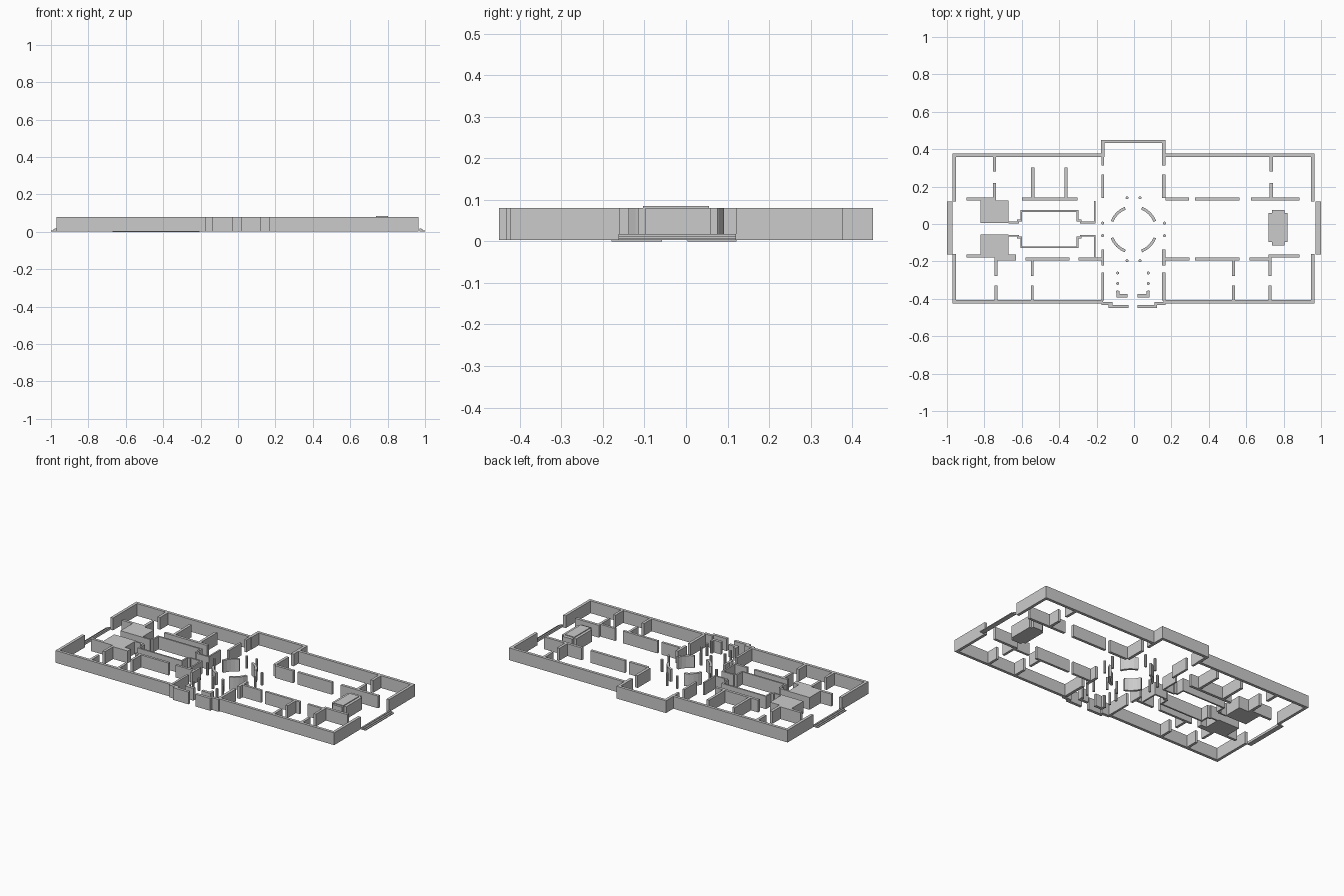
import bpy, bmesh, math

if "Cube" in bpy.data.objects:
    bpy.data.objects.remove(bpy.data.objects["Cube"])

Z0, Z1 = 0.003, 0.08   # wall base and wall top


def finish(name, bm):
    bmesh.ops.recalc_face_normals(bm, faces=bm.faces)
    me = bpy.data.meshes.new(name)
    bm.to_mesh(me)
    bm.free()
    ob = bpy.data.objects.new(name, me)
    bpy.context.collection.objects.link(ob)
    return ob


def prism(bm, pts, z0=Z0, z1=Z1):
    """Extrude a closed plan outline upwards."""
    f = bm.faces.new([bm.verts.new((x, y, z0)) for x, y in pts])
    r = bmesh.ops.extrude_face_region(bm, geom=[f])
    top = [v for v in r["geom"] if isinstance(v, bmesh.types.BMVert)]
    bmesh.ops.translate(bm, verts=top, vec=(0, 0, z1 - z0))


def box(bm, x0, x1, y0, y1, z0=Z0, z1=Z1):
    prism(bm, [(x0, y0), (x1, y0), (x1, y1), (x0, y1)], z0, z1)


def walls(name, rects):
    bm = bmesh.new()
    for r in rects:
        box(bm, *r)
    return finish(name, bm)


def ribbon(name, pts, t, z0, z1):
    """Wall of thickness t along a right-angled plan path."""
    n = len(pts)
    norms = []
    for a, b in zip(pts, pts[1:]):
        d = math.dist(a, b)
        norms.append(((a[1] - b[1]) / d, (b[0] - a[0]) / d))
    left, right = [], []
    for i, (x, y) in enumerate(pts):
        adj = [norms[i - 1]] if i == n - 1 else [norms[0]] if i == 0 else [norms[i - 1], norms[i]]
        ox, oy = (sum(v[k] for v in adj) * t / 2 for k in (0, 1))
        left.append((x + ox, y + oy))
        right.append((x - ox, y - oy))
    bm = bmesh.new()
    prism(bm, left + right[::-1], z0, z1)
    return finish(name, bm)


# outer shell, with a projecting bay at the back
T = 0.018
ribbon("back_wall", [(-0.961, 0.12), (-0.961, 0.368), (-0.167, 0.368), (-0.167, 0.441),
                     (0.159, 0.441), (0.159, 0.368), (0.956, 0.368), (0.956, 0.12)], T, Z0, Z1)
for name, s, e in (("front_wall_left", -0.961, -0.165), ("front_wall_right", 0.956, 0.158)):
    ribbon(name, [(s, -0.16), (s, -0.415), (e, -0.415)], T, Z0, Z1)

# stepped entrance front
walls("entrance_front", [
    (-0.175, -0.115, -0.434, -0.416), (0.11, 0.168, -0.434, -0.416),
    (-0.135, -0.03, -0.45, -0.432), (0.02, 0.122, -0.45, -0.432)])
walls("vestibule_walls", [
    (-0.093, -0.034, -0.393, -0.375), (-0.093, -0.077, -0.375, -0.358),
    (0.02, 0.083, -0.393, -0.375), (0.068, 0.083, -0.375, -0.358)])

# central hall side walls
hall = []
for x0, x1 in ((-0.175, -0.161), (0.15, 0.168)):
    for y0, y1 in ((0.313, 0.36), (0.14, 0.265), (-0.222, -0.137), (-0.408, -0.258)):
        hall.append((x0, x1, y0, y1))
walls("central_hall_walls", hall)

# corridor walls of the back row, with room dividers
walls("back_corridor_walls", [(a, b, 0.125, 0.142) for a, b in (
    (-0.895, -0.737), (-0.6, -0.302), (0.168, 0.295), (0.325, 0.565), (0.625, 0.885))])
walls("back_dividers", [
    (-0.755, -0.737, 0.28, 0.36), (-0.755, -0.737, 0.142, 0.22),
    (0.725, 0.742, 0.28, 0.36), (0.725, 0.742, 0.142, 0.22),
    (-0.55, -0.533, 0.142, 0.302), (-0.372, -0.355, 0.142, 0.302)])

# corridor walls of the front row, with room dividers
walls("front_corridor_walls",
      [(a, b, -0.195, -0.18) for a, b in ((-0.58, -0.345), (-0.297, -0.175),
                                         (0.165, 0.297), (0.325, 0.565), (0.618, 0.72))]
      + [(a, b, -0.18, -0.163) for a, b in ((-0.895, -0.745), (0.72, 0.885))])
front = []
for x in (-0.746, -0.552, 0.523, 0.72):
    front += [(x, x + 0.016, -0.278, -0.18 if x == 0.72 else -0.195), (x, x + 0.016, -0.408, -0.33)]
walls("front_dividers", front)

# solid service cores at the left end
walls("back_service_core", [(-0.82, -0.67, 0.005, 0.125)])
bm = bmesh.new()
prism(bm, [(-0.82, -0.055), (-0.82, -0.165), (-0.745, -0.165), (-0.745, -0.195),
           (-0.63, -0.195), (-0.63, -0.163), (-0.67, -0.163), (-0.67, -0.055)])
finish("front_service_core", bm)

# thin recessed passage walls, mirrored about the passage axis
AXIS = -0.027
path = [(-0.67, 0.009), (-0.62, 0.009), (-0.62, 0.018), (-0.603, 0.018), (-0.603, 0.07), (-0.303, 0.07),
        (-0.303, 0.018), (-0.285, 0.018), (-0.285, 0.009), (-0.21, 0.009)]
for name, m, end in (("back_passage_wall", 1, 0.122), ("front_passage_wall", -1, -0.18)):
    pts = [(x, AXIS + m * (y - AXIS)) for x, y in path] + [(-0.21, end)]
    ribbon(name, pts, 0.01, 0, Z1)

# rotunda arcs
bm = bmesh.new()
for q in range(4):
    angs = [math.radians(90 * q + 21 + 48 * i / 4) for i in range(5)]
    ring = lambda r, a: [(r * math.cos(t) - 0.003, r * math.sin(t) - 0.03) for t in a]
    prism(bm, ring(0.13, angs) + ring(0.115, angs[::-1]))
finish("rotunda_walls", bm)

# columns
bm = bmesh.new()
cols = [(x, y) for x in (-0.168, 0.163) for y in (0.005, -0.062)]
cols += [(x, y) for x in (-0.037, 0.032) for y in (0.14, -0.196)]
cols += [(x, y) for x in (-0.088, 0.077) for y in (-0.262, -0.318, -0.362)]
for x, y in cols:
    prism(bm, [(x + 0.008 * math.cos(k * math.pi / 5), y + 0.008 * math.sin(k * math.pi / 5))
               for k in range(10)])
finish("columns", bm)

# raised block at the right end
bm = bmesh.new()
prism(bm, [(0.737, -0.116), (0.805, -0.116), (0.805, -0.097), (0.82, -0.097), (0.82, 0.06),
           (0.805, 0.06), (0.805, 0.076), (0.737, 0.076), (0.737, 0.06), (0.72, 0.06),
           (0.72, -0.097), (0.737, -0.097)])
box(bm, 0.737, 0.803, -0.103, 0.055, Z1, 0.085)
finish("stair_block", bm)

# outside steps at both ends
for name, s in (("left_steps", -1), ("right_steps", 1)):
    bm = bmesh.new()
    for i in range(3):
        a, b = sorted((s * 0.97, s * (1 - 0.01 * i)))
        z = Z0 + 0.005 * i
        box(bm, a, b, -0.163, 0.12, z, z + 0.005)
    finish(name, bm)
